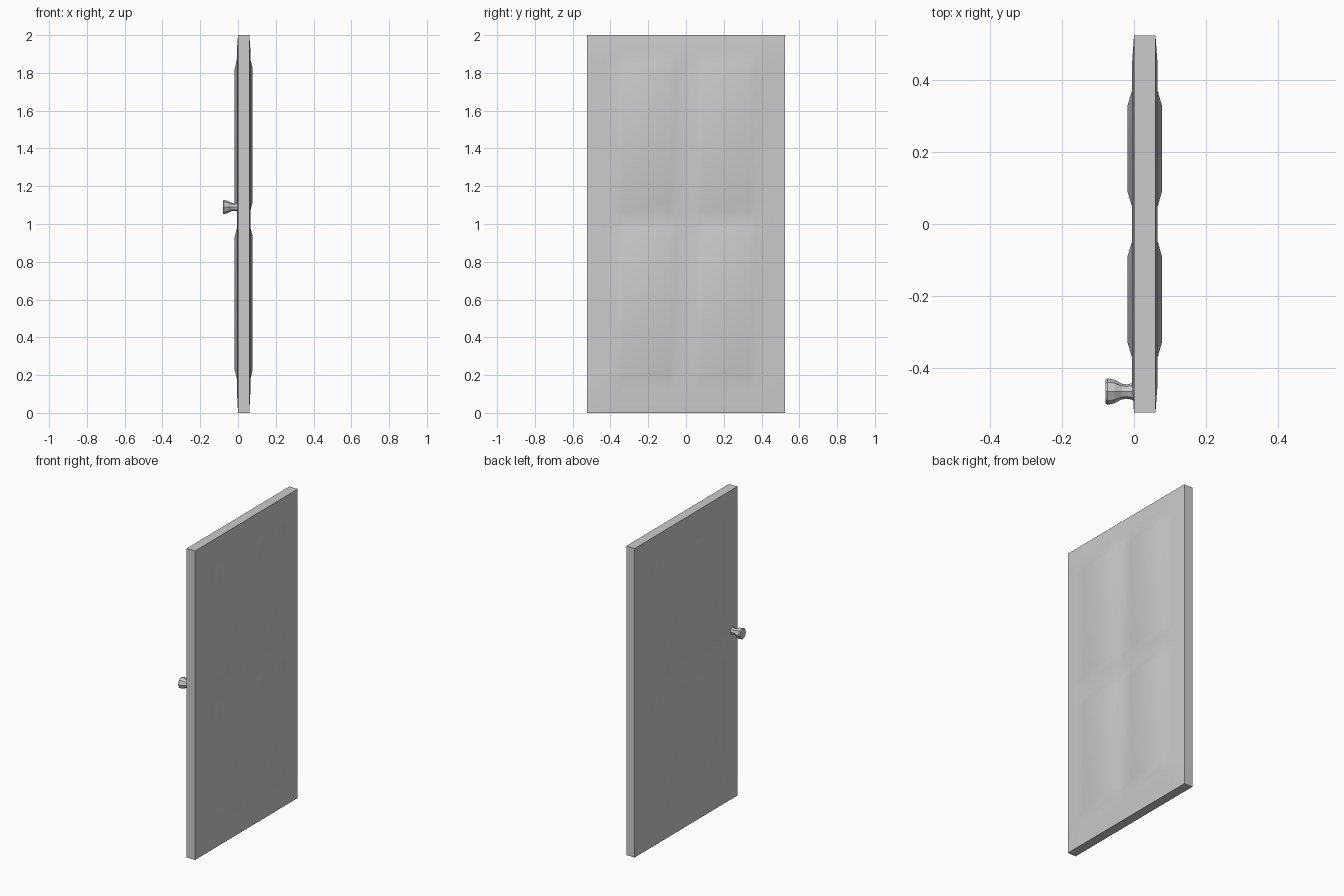
import bpy, bmesh, math

if "Cube" in bpy.data.objects:
    bpy.data.objects.remove(bpy.data.objects["Cube"])

HALF_W, TOP, THICK = 0.525, 2.0, 0.06
YS = [-HALF_W, -.44, -.37, -.33, -.09, -.05, .05, .09, .33, .37, .44, HALF_W]
ZS = [0, .12, .18, .23, .93, .98, 1.07, 1.12, 1.82, 1.87, 1.92, TOP]
PANEL = {3, 4, 7, 8}          # grid lines bounding the raised fields


def height(i, j):
    if i in (0, 11) or j in (0, 11):
        return 0.0
    if i in PANEL and j in PANEL:
        return 0.018
    return 0.006


def finish(bm, name, smooth):
    bmesh.ops.remove_doubles(bm, verts=bm.verts, dist=1e-5)
    bmesh.ops.recalc_face_normals(bm, faces=bm.faces)
    me = bpy.data.meshes.new(name)
    bm.to_mesh(me)
    bm.free()
    ob = bpy.data.objects.new(name, me)
    bpy.context.collection.objects.link(ob)
    if smooth:
        bpy.ops.object.select_all(action='DESELECT')
        ob.select_set(True)
        bpy.context.view_layer.objects.active = ob
        bpy.ops.object.shade_smooth_by_angle(angle=math.radians(35))
    return ob


# Door leaf: two raised-panel faces joined around the rim
bm = bmesh.new()
grids = []
for x0, sign in ((0, -1), (THICK, 1)):
    g = [[bm.verts.new((x0 + sign * height(i, j), y, z))
          for j, z in enumerate(ZS)] for i, y in enumerate(YS)]
    for i in range(11):
        for j in range(11):
            bm.faces.new((g[i][j], g[i + 1][j], g[i + 1][j + 1], g[i][j + 1]))
    grids.append(g)
a, b = grids
for k in range(11):
    for e in (0, 11):
        bm.faces.new((a[k][e], a[k + 1][e], b[k + 1][e], b[k][e]))
        bm.faces.new((a[e][k], a[e][k + 1], b[e][k + 1], b[e][k]))
finish(bm, "door_leaf", True)

# Door knob: faceted turned profile along -x
profile = [(0.0, .024), (-.02, .02), (-.035, .022), (-.055, .033),
           (-.074, .037), (-.08, .032)]
SIDES = 8
bm = bmesh.new()
rings = []
for x, r in profile:
    rings.append([bm.verts.new((x,
                                -.467 + r * math.cos(math.tau * k / SIDES),
                                1.09 + r * math.sin(math.tau * k / SIDES)))
                  for k in range(SIDES)])
for lo, hi in zip(rings, rings[1:]):
    for k in range(SIDES):
        n = (k + 1) % SIDES
        bm.faces.new((lo[k], lo[n], hi[n], hi[k]))
bm.faces.new(rings[0])
bm.faces.new(rings[-1])
finish(bm, "door_knob", False)
